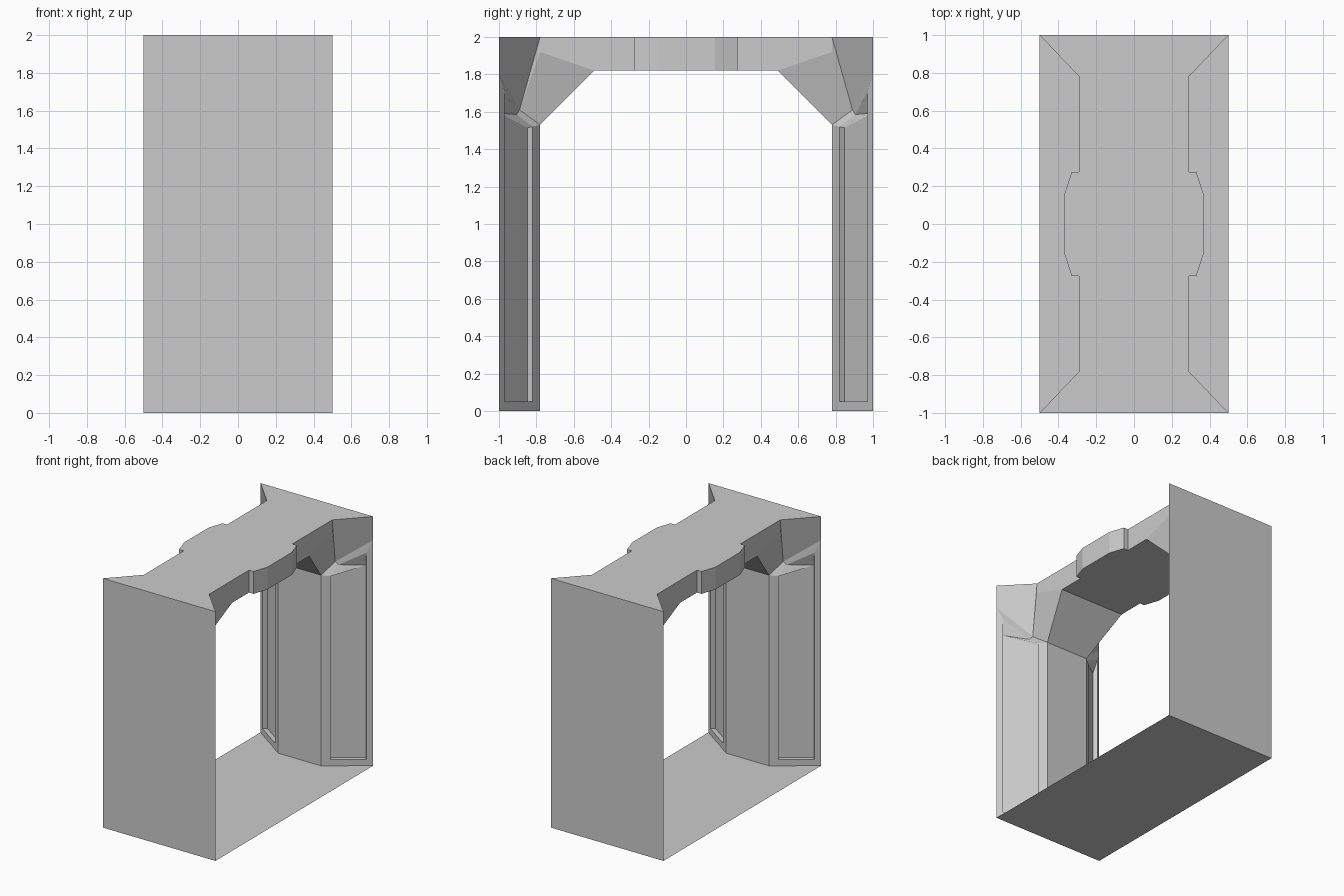
import bpy, bmesh
from mathutils import Vector

if "Cube" in bpy.data.objects:
    bpy.data.objects.remove(bpy.data.objects["Cube"])


def quarter_part(name, faces, first_normal):
    """Build one quarter (x > 0, y > 0) from faces, mirror it in x and y."""
    bm = bmesh.new()
    for f in faces:
        bm.faces.new([bm.verts.new(p) for p in f])
    bmesh.ops.remove_doubles(bm, verts=bm.verts, dist=0.0005)
    bmesh.ops.recalc_face_normals(bm, faces=bm.faces)
    bm.faces.ensure_lookup_table()
    bm.normal_update()
    if bm.faces[0].normal.dot(Vector(first_normal)) < 0:
        bmesh.ops.reverse_faces(bm, faces=bm.faces)
    me = bpy.data.meshes.new(name)
    bm.to_mesh(me)
    bm.free()
    ob = bpy.data.objects.new(name, me)
    bpy.context.collection.objects.link(ob)
    mod = ob.modifiers.new("mirror", 'MIRROR')
    mod.use_axis = (True, True, False)
    mod.merge_threshold = 0.001
    return ob


def bridge(a, b):
    n = len(a)
    return [[a[i], a[(i + 1) % n], b[(i + 1) % n], b[i]] for i in range(n)]


H, BOT = 2.0, 1.82

# shared joints between pillar and arch
M = (.19, .78, 1.53)      # pillar inner edge, top
Mc = (0, .78, 1.53)
J = (.24, .89, 1.61)      # recessed corner above the panel
B = (.5, 1, 1.81)         # outer edge
A = (.29, .49, BOT)       # haunch meets beam
K = (.29, .78, 1.92)

# pillars: outer wall, inner face, splayed face with sunken panel
frame = [(.19, .78, 0), (.5, 1, 0), B, J, M]
S = (.26, .905, 1.585)
lip = [(.246, .82, .05), (.46, .97, .05), (.46, .97, 1.71), S, (.246, .82, 1.52)]
back = [(.226, .848, .05), (.438, .998, .05), (.438, .998, 1.593), (.226, .848, 1.515)]
pillar = [[(0, 1, 0), (.5, 1, 0), B, (.5, 1, H), (0, 1, H)],
          [(0, .78, 0), frame[0], M, Mc]]
pillar += bridge(frame, lip)
pillar += [[lip[0], lip[1], back[1], back[0]],
           [lip[1], lip[2], back[2], back[1]],
           [lip[2], S, back[2]],
           [S, lip[4], back[3], back[2]],
           [lip[4], lip[0], back[0], back[3]],
           back]
quarter_part("pillars", pillar, (0, 1, 0))

# arch beam: stepped outline, top, underside and sides
edge = [(.37, 0), (.37, .155), (.33, .275), (.29, .275)]
top = [(x, y, H) for x, y in [(0, 0)] + edge + [(.29, .78), (.5, 1), (0, 1)]]
under = [(x, y, BOT) for x, y in [(0, 0)] + edge + [(.29, .49), (0, .49)]]
beam = [top, under]
beam += [[under[i], under[i + 1], top[i + 1], top[i]] for i in range(1, 4)]
beam.append([under[4], A, K, top[5], top[4]])
# haunch slope, its flared side and the splayed upper corner
beam += [[under[6], A, M, Mc],
         [A, K, J, M],
         [K, top[5], J], [top[5], top[6], B, J]]
quarter_part("arch_beam", beam, (0, 0, 1))

# thin floor
quarter_part("floor", [[(0, 0, 0), (.5, 0, 0), (.5, 1, 0), (0, 1, 0)]], (0, 0, -1))
